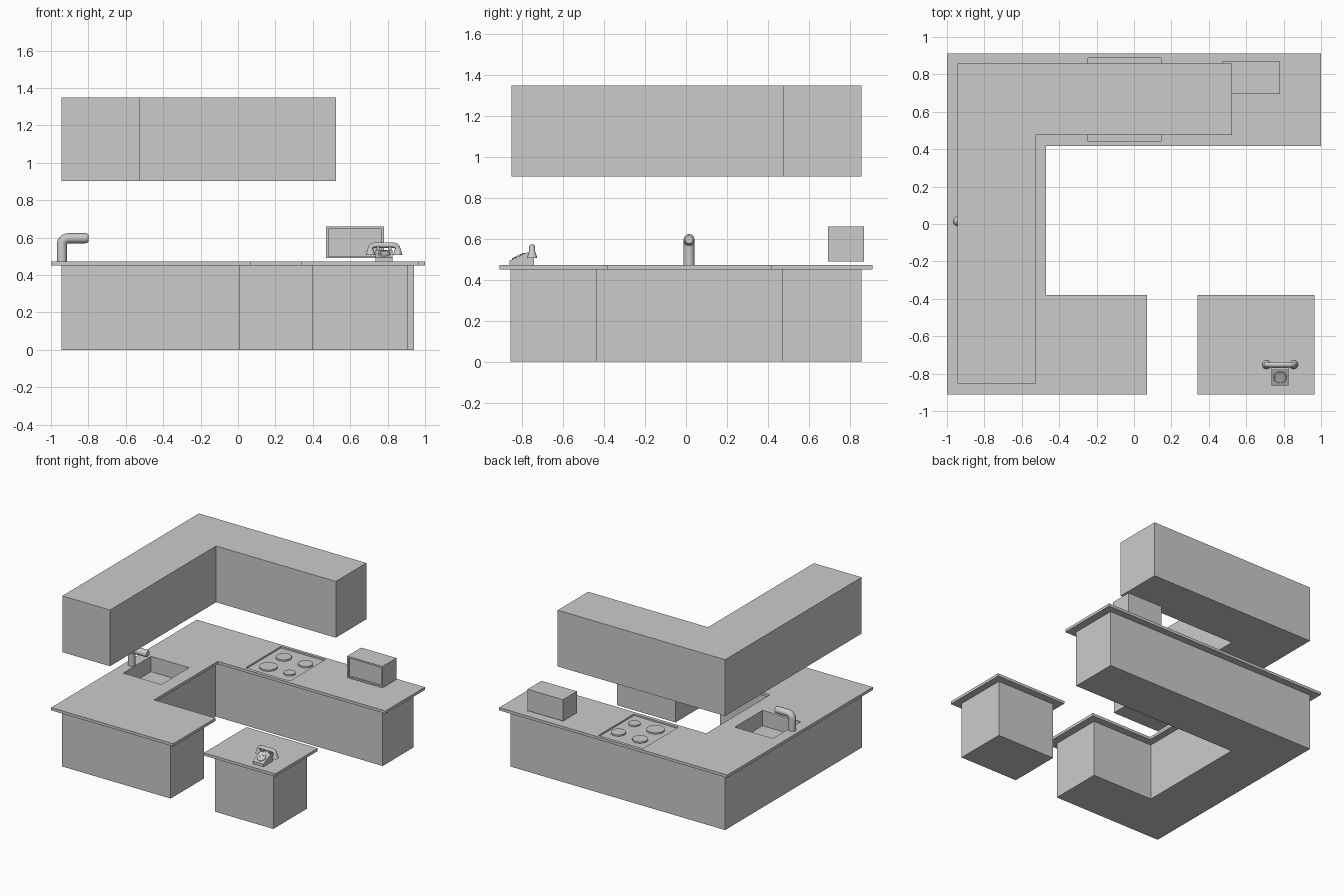
import bpy, bmesh, math
from mathutils import Vector, Matrix

if "Cube" in bpy.data.objects:
    bpy.data.objects.remove(bpy.data.objects["Cube"])

TOP, SLAB, UP0, UP1 = 0.472, 0.45, 0.904, 1.35


def link(name, bm):
    bmesh.ops.recalc_face_normals(bm, faces=bm.faces)
    me = bpy.data.meshes.new(name)
    bm.to_mesh(me)
    bm.free()
    ob = bpy.data.objects.new(name, me)
    bpy.context.collection.objects.link(ob)
    return ob


def activate(ob):
    bpy.ops.object.select_all(action='DESELECT')
    ob.select_set(True)
    bpy.context.view_layer.objects.active = ob


def smooth(ob, angle=40):
    activate(ob)
    bpy.ops.object.shade_smooth_by_angle(angle=math.radians(angle))


def prism(name, pts, vec):
    """Extrude a closed polygon of 3D points along vec."""
    bm = bmesh.new()
    f = bm.faces.new([bm.verts.new(p) for p in pts])
    r = bmesh.ops.extrude_face_region(bm, geom=[f])
    bmesh.ops.translate(bm, vec=vec, verts=[v for v in r['geom'] if isinstance(v, bmesh.types.BMVert)])
    return link(name, bm)


def slab(name, outline, z0, z1):
    return prism(name, [(x, y, z0) for x, y in outline], (0, 0, z1 - z0))


def box(name, x0, x1, y0, y1, z0, z1):
    return slab(name, [(x0, y0), (x1, y0), (x1, y1), (x0, y1)], z0, z1)


def disc(name, loc, r0, r1, h, segs=24, tilt=0.0):
    """Cylinder or cone standing on loc, tilted about x."""
    bm = bmesh.new()
    bmesh.ops.create_cone(bm, cap_ends=True, segments=segs, radius1=r0, radius2=r1, depth=h,
                          matrix=Matrix.Translation(loc) @ Matrix.Rotation(tilt, 4, 'X')
                          @ Matrix.Translation((0, 0, h / 2)))
    ob = link(name, bm)
    smooth(ob)
    return ob


def tube(name, pts, radius):
    """Round tube through (x, y, z, radius factor) points."""
    cu = bpy.data.curves.new(name, 'CURVE')
    cu.dimensions = '3D'
    cu.bevel_depth, cu.bevel_resolution, cu.use_fill_caps = radius, 4, True
    sp = cu.splines.new('POLY')
    sp.points.add(len(pts) - 1)
    for p, (x, y, z, r) in zip(sp.points, pts):
        p.co, p.radius = (x, y, z, 1), r
    ob = bpy.data.objects.new(name, cu)
    bpy.context.collection.objects.link(ob)
    activate(ob)
    bpy.ops.object.convert(target='MESH')
    smooth(bpy.context.object, 50)


def cut(targets, cutter):
    for ob in targets:
        m = ob.modifiers.new('cut', 'BOOLEAN')
        m.operation, m.solver, m.object = 'DIFFERENCE', 'EXACT', cutter
        activate(ob)
        bpy.ops.object.modifier_apply(modifier=m.name)
    bpy.data.objects.remove(cutter)


def u_shape(x0, xi, xp, x1, y0, yp, yi, y1):
    return [(x0, y0), (xp, y0), (xp, yp), (xi, yp), (xi, yi), (x1, yi), (x1, y1), (x0, y1)]


# U-shaped base cabinets and worktop
base = slab('base_cabinets', u_shape(-0.943, -0.525, 0.01, 0.94, -0.857, -0.437, 0.47, 0.857), 0, SLAB)
worktop = slab('worktop', u_shape(-1, -0.47, 0.07, 1, -0.912, -0.38, 0.418, 0.912), SLAB, TOP)

# island
box('island_base', 0.398, 0.91, -0.857, -0.437, 0, SLAB)
box('island_worktop', 0.34, 0.965, -0.912, -0.38, SLAB, TOP)

# L-shaped wall cabinets
slab('wall_cabinets', [(-0.943, -0.853), (-0.525, -0.853), (-0.525, 0.475), (0.525, 0.475),
                       (0.525, 0.857), (-0.943, 0.857)], UP0, UP1)

# sink well and cooktop recess
cut([base, worktop], box('sink_cutter', -0.912, -0.577, -0.135, 0.213, 0.35, 0.6))
cut([worktop], box('cooktop_cutter', -0.245, 0.145, 0.445, 0.888, TOP - 0.013, 0.6))

# burners
for i, (x, y, r) in enumerate([(-0.13, 0.76, 0.057), (0.065, 0.755, 0.054),
                               (-0.127, 0.563, 0.066), (0.057, 0.565, 0.043)]):
    disc(f'burner_{i + 1}', (x, y, TOP - 0.014), r, r, 0.013, 32)

# tap: upright, rounded elbow, spout
tx, ty, tz, bend = -0.942, 0.015, 0.597, 0.035
path = [(tx, ty, TOP - 0.002, 1), (tx, ty, tz - bend, 1)]
for k in range(1, 7):
    a = math.pi / 2 * k / 6
    path.append((tx + bend * (1 - math.cos(a)), ty, tz - bend + bend * math.sin(a), 1))
path += [(-0.815, ty, tz, 1), (-0.805, ty, tz, 0.93), (-0.8, ty, tz, 0.72)]
tube('tap', path, 0.027)

# microwave with sunken door window
oven = box('microwave', 0.47, 0.78, 0.695, 0.87, 0.49, 0.66)
cut([oven], box('window_cutter', 0.484, 0.766, 0.6, 0.706, 0.503, 0.647))

# telephone body: side profile in y, z
px = 0.781
body = [(-0.863, TOP), (-0.863, 0.494), (-0.775, 0.535), (-0.745, 0.535), (-0.742, TOP)]
prism('phone_body', [(px - 0.046, y, z) for y, z in body], (0.092, 0, 0))

# dial with finger spots on the sloped face
tilt = math.atan2(0.041, 0.088)
centre = Vector((px, -0.819, 0.5145))
rot = Matrix.Rotation(tilt, 3, 'X')
disc('phone_dial', centre, 0.034, 0.031, 0.005, 24, tilt)
for i in range(10):
    a = math.radians(-30 + 27 * i)
    p = centre + rot @ Vector((0.023 * math.cos(a), 0.023 * math.sin(a), 0.004))
    disc(f'dial_spot_{i}', p, 0.0045, 0.0045, 0.002, 8, tilt)

# cradle prongs and handset
hy = -0.752
for s in (-1, 1):
    box('cradle_prong', px + s * 0.032 - 0.008, px + s * 0.032 + 0.008, hy - 0.012, hy + 0.012, 0.53, 0.55)
    disc('handset_cup', (px + s * 0.073, hy, 0.508), 0.025, 0.014, 0.036, 20)
half = [(0.075, 0.53, 0.95), (0.072, 0.547, 1), (0.064, 0.556, 1), (0.05, 0.56, 1)]
grip = [(px - x, hy, z, r) for x, z, r in half] + [(px + x, hy, z, r) for x, z, r in reversed(half)]
tube('handset_grip', grip, 0.0145)
